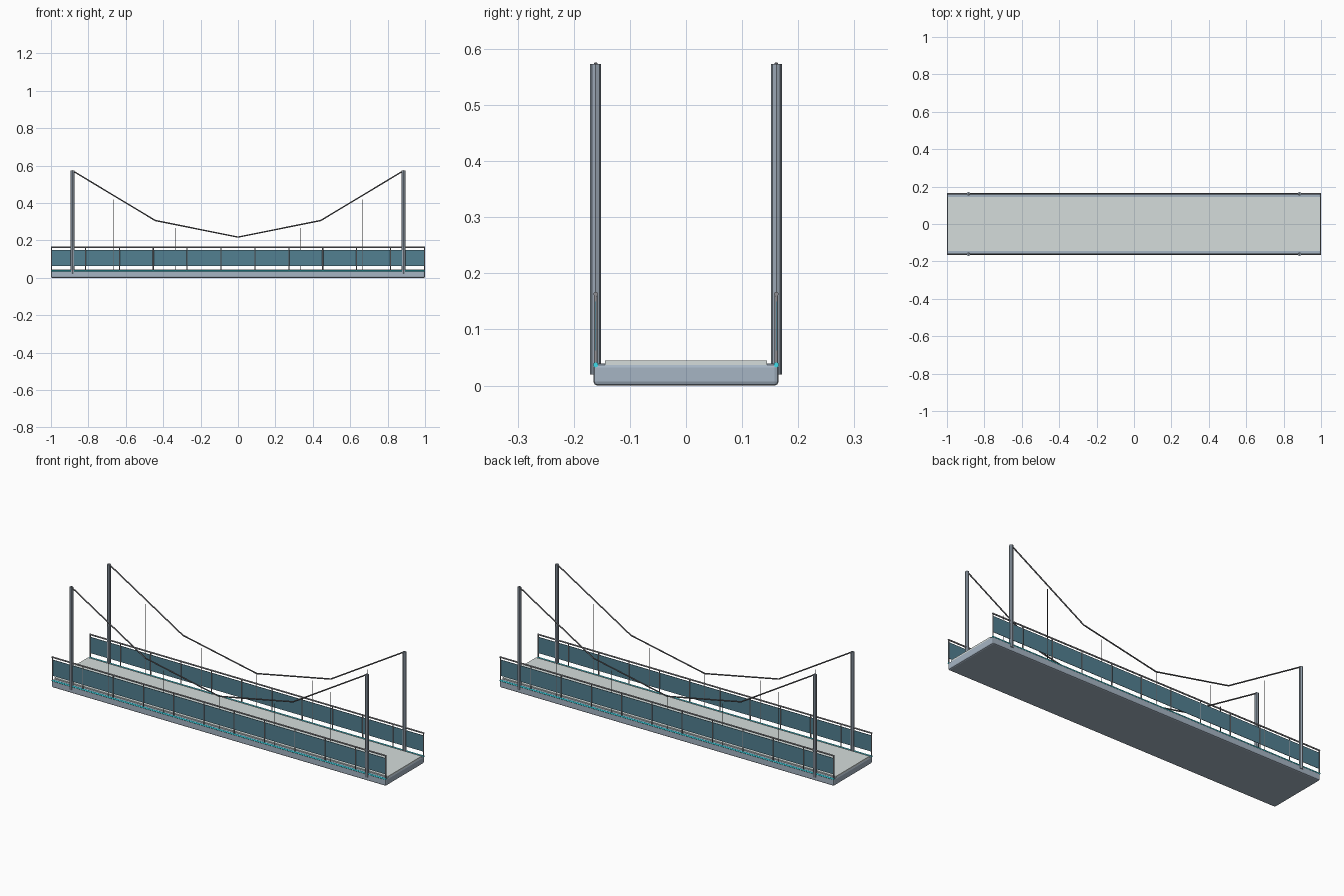
import bpy
from mathutils import Vector

cube = bpy.data.objects.get("Cube")
if cube:
    bpy.data.objects.remove(cube, do_unlink=True)


def material(name, rgb):
    m = bpy.data.materials.new(name)
    m.use_nodes = True
    m.diffuse_color = (*rgb, 1)
    m.node_tree.nodes["Principled BSDF"].inputs["Base Color"].default_value = (*rgb, 1)
    return m


STEEL = material("blue grey steel", (0.38, 0.46, 0.55))
PAVING = material("pale paving", (0.66, 0.72, 0.71))
TOWER = material("tower grey", (0.33, 0.39, 0.46))
RAIL = material("rail grey", (0.27, 0.27, 0.29))
CABLE = material("dark cable", (0.13, 0.13, 0.14))
GLASS = material("teal glass", (0.085, 0.215, 0.285))
LIGHT = material("cyan light", (0.05, 0.70, 0.80))


def box(name, lo, hi, mat, bevel=0):
    lo, hi = Vector(lo), Vector(hi)
    bpy.ops.mesh.primitive_cube_add(size=1, location=(lo + hi) / 2)
    ob = bpy.context.object
    ob.name = name
    ob.scale = hi - lo
    bpy.ops.object.transform_apply(location=False, rotation=False, scale=True)
    ob.data.materials.append(mat)
    if bevel:
        mod = ob.modifiers.new("soft edges", 'BEVEL')
        mod.width = bevel
        mod.segments = 2


def rod(name, a, b, radius, mat, sides=16):
    a, b = Vector(a), Vector(b)
    bpy.ops.mesh.primitive_cylinder_add(
        vertices=sides, radius=radius, depth=(b - a).length, location=(a + b) / 2)
    ob = bpy.context.object
    ob.name = name
    ob.rotation_euler = (b - a).to_track_quat('Z', 'Y').to_euler()
    ob.data.materials.append(mat)
    bpy.ops.object.shade_smooth_by_angle()


SIDE_Y = 0.161
TOWER_X = 0.885
DECK_TOP = 0.039
TOWER_TOP = 0.573
BAYS = 11


# Height of the sagging main cable
def sag(x):
    return 0.218 + (TOWER_TOP - 0.218) * (x / TOWER_X) ** 2


# Deck and walking surface
box("deck", (-1, -0.165, 0), (1, 0.165, DECK_TOP), STEEL, 0.007)
box("walkway", (-0.998, -0.144, DECK_TOP - 0.004), (0.998, 0.144, 0.045), PAVING)

for side, y in (("right", -SIDE_Y), ("left", SIDE_Y)):
    # Edge light, glass panel and handrail
    rod(f"edge_light_{side}", (-1, y, 0.037), (1, y, 0.037), 0.0045, LIGHT)
    box(f"glass_panel_{side}", (-1, y - 0.001, 0.063), (1, y + 0.001, 0.150), GLASS)
    rod(f"handrail_{side}", (-1, y, 0.163), (1, y, 0.163), 0.004, RAIL)

    # Railing posts
    for i in range(BAYS + 1):
        x = -0.997 + 1.994 * i / BAYS
        rod(f"railing_post_{side}_{i}", (x, y, DECK_TOP - 0.003), (x, y, 0.163), 0.003, RAIL)

    # Faceted towers
    for x in (-TOWER_X, TOWER_X):
        rod(f"tower_{side}", (x, y, 0.020), (x, y, TOWER_TOP), 0.0098, TOWER, 8)

    # Main cable in four straight lengths
    xs = [TOWER_X * k / 2 for k in range(-2, 3)]
    for x0, x1 in zip(xs, xs[1:]):
        rod(f"main_cable_{side}", (x0, y, sag(x0)), (x1, y, sag(x1)), 0.0035, CABLE)

    # Hangers
    for k in range(-2, 3):
        x = TOWER_X * 0.375 * k
        rod(f"hanger_{side}", (x, y, DECK_TOP), (x, y, sag(x)), 0.0013, CABLE)
